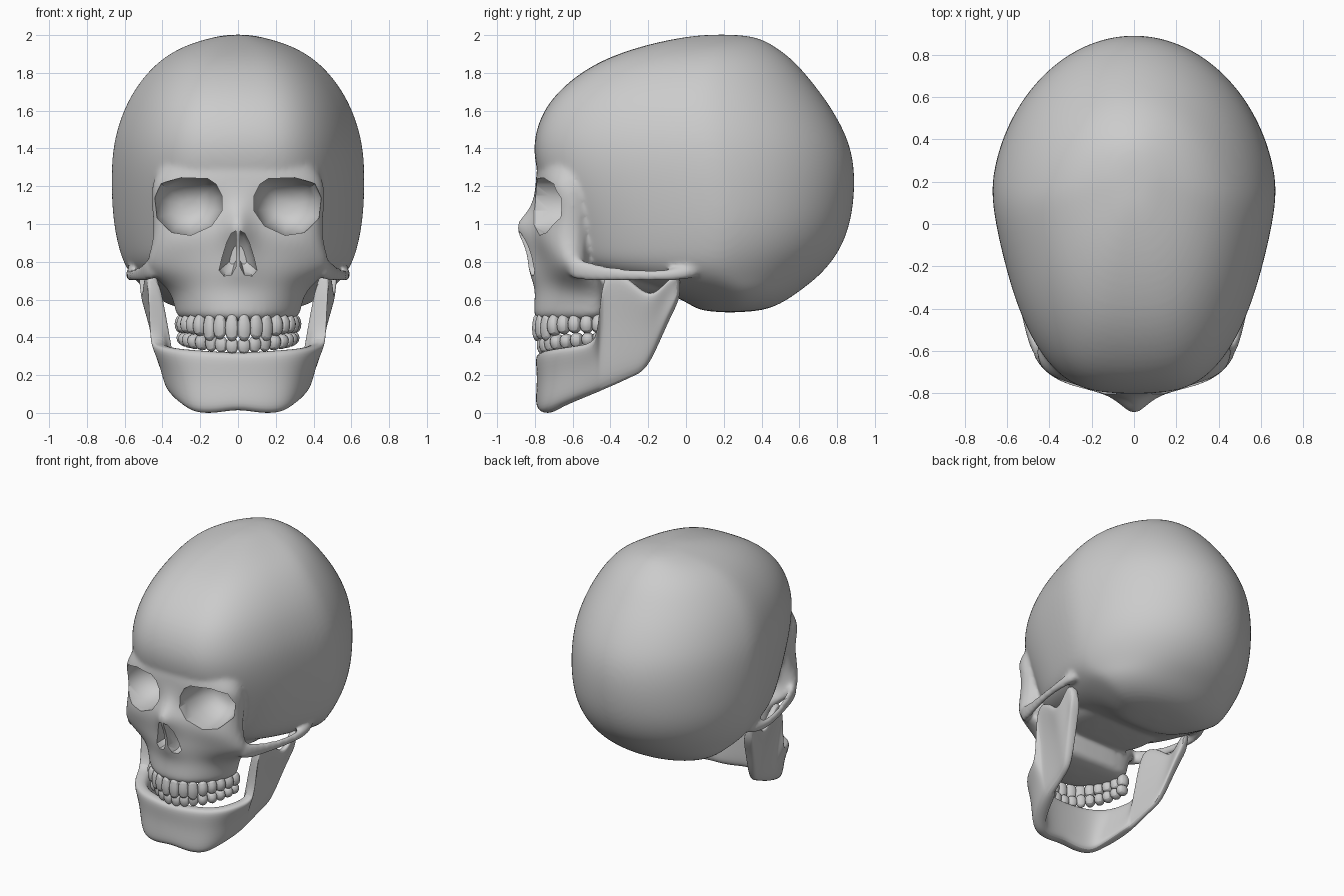
import bpy, bmesh, math
from mathutils import Vector, Matrix

cube = bpy.data.objects.get("Cube")
if cube:
    bpy.data.objects.remove(cube)


def loft(bm, rings, flip=1):
    """Skin a list of closed rings and cap both ends."""
    loops = [[bm.verts.new((flip * x, y, z)) for x, y, z in ring] for ring in rings]
    count = len(loops[0])
    for a, b in zip(loops, loops[1:]):
        for i in range(count):
            j = (i + 1) % count
            bm.faces.new((a[i], a[j], b[j], b[i]))
    bm.faces.new(loops[0])
    bm.faces.new(loops[-1])


def make_object(name, bm, subdivision=2):
    bmesh.ops.recalc_face_normals(bm, faces=bm.faces)
    mesh = bpy.data.meshes.new(name)
    bm.to_mesh(mesh)
    bm.free()
    obj = bpy.data.objects.new(name, mesh)
    bpy.context.collection.objects.link(obj)
    if subdivision:
        mod = obj.modifiers.new("Subdivision", 'SUBSURF')
        mod.levels = mod.render_levels = subdivision
    return obj


def bake(obj):
    """Replace the mesh by its modified result."""
    graph = bpy.context.evaluated_depsgraph_get()
    mesh = bpy.data.meshes.new_from_object(obj.evaluated_get(graph))
    obj.modifiers.clear()
    obj.data = mesh


def shade(obj, angle):
    bpy.ops.object.select_all(action='DESELECT')
    bpy.context.view_layer.objects.active = obj
    obj.select_set(True)
    bpy.ops.object.shade_smooth_by_angle(angle=math.radians(angle))


# Braincase: egg-shaped rings of height, front, back, half width
def egg_ring(z, front, back, width, steps=32):
    mid = front + (back - front) * .53
    ring = []
    for i in range(steps):
        a = math.tau * i / steps
        c, s = math.cos(a), math.sin(a)
        power, taper, reach = (3.3, .28, mid - front) if c > 0 else (2, .04, back - mid)
        t = abs(c) ** (2 / power)
        x = width * abs(s) ** (2 / power) * (1 - taper * t)
        ring.append((math.copysign(x, s), mid - math.copysign(t, c) * reach, z))
    return ring


braincase = [
    (2.003, .1, .28, .06), (1.985, -.04, .39, .15), (1.945, -.23, .465, .29),
    (1.87, -.45, .57, .42), (1.76, -.62, .665, .525), (1.63, -.745, .765, .605),
    (1.48, -.805, .85, .658), (1.35, -.81, .89, .678), (1.2, -.77, .9, .682),
    (1.02, -.69, .88, .672), (.88, -.64, .83, .645), (.78, -.6, .76, .61),
    (.71, -.43, .69, .56), (.65, -.14, .61, .5), (.585, .01, .52, .41), (.53, .08, .39, .25)]
skull_bm = bmesh.new()
loft(skull_bm, [egg_ring(*row) for row in braincase])

# Skull base bridging palate and braincase
loft(skull_bm, [[(w, -.52, z), (w, -.2, z), (w, .15, z), (-w, .15, z), (-w, -.2, z), (-w, -.52, z)]
                for z, w in ((.85, .4), (.72, .38), (.62, .28))])

# Facial bones: half contour at each height, mirrored into a ring
face = {
    1.42: [(0, -.76), (.2, -.74), (.33, -.67), (.38, -.58), (.35, -.45)],
    1.28: [(0, -.8), (.2, -.785), (.365, -.72), (.44, -.63), (.41, -.48)],
    1.2: [(0, -.79), (.17, -.8), (.4, -.75), (.485, -.65), (.43, -.46)],
    1.08: [(0, -.84), (.08, -.77), (.3, -.75), (.49, -.65), (.43, -.46)],
    1.0: [(0, -.975), (.085, -.8), (.3, -.77), (.48, -.66), (.42, -.46)],
    .92: [(0, -.91), (.11, -.8), (.3, -.78), (.48, -.68), (.43, -.47)],
    .84: [(0, -.865), (.12, -.79), (.32, -.75), (.5, -.66), (.45, -.5)],
    .76: [(0, -.86), (.12, -.79), (.33, -.72), (.53, -.61), (.46, -.5)],
    .7: [(0, -.83), (.14, -.78), (.29, -.7), (.45, -.57), (.4, -.43)],
    .64: [(0, -.81), (.15, -.77), (.27, -.68), (.36, -.55), (.37, -.41)],
    .55: [(0, -.82), (.15, -.78), (.26, -.68), (.33, -.55), (.35, -.41)],
    .47: [(0, -.82), (.15, -.78), (.25, -.67), (.32, -.55), (.34, -.41)]}
rings = []
for z, half in face.items():
    back = [(0, half[-1][1])]
    mirrored = [(-x, y) for x, y in reversed(half[1:])]
    rings.append([(x, y, z) for x, y in half + back + mirrored])
loft(skull_bm, rings)

# Cheek arches: oval sections of x, y, z, half thickness, half height
arch = [(.44, -.63, .78, .03, .06), (.472, -.56, .755, .028, .055), (.506, -.45, .74, .02, .04),
        (.547, -.3, .73, .018, .03), (.57, -.15, .725, .02, .025),
        (.57, -.03, .735, .028, .035), (.54, .08, .76, .03, .04)]
for side in (1, -1):
    sections = []
    for x, y, z, rx, rz in arch:
        angles = [math.tau * i / 8 for i in range(8)]
        sections.append([(x + 1.15 * rx * math.cos(a), y, z + 1.15 * rz * math.sin(a)) for a in angles])
    loft(skull_bm, sections, side)

# Fuse the bones into one skin
skull = make_object("skull", skull_bm)
fuse = skull.modifiers.new("Fuse", 'REMESH')
fuse.mode = 'VOXEL'
fuse.voxel_size = .013
soften = skull.modifiers.new("Soften", 'SMOOTH')
soften.factor = .5
soften.iterations = 12
bake(skull)

# Eye sockets and nasal openings: outlines tapering inwards
socket = [(.085, 1.15), (.115, 1.21), (.16, 1.24), (.3, 1.245), (.41, 1.215), (.45, 1.14),
          (.437, 1.03), (.35, .955), (.25, .94), (.14, .99), (.085, 1.07)]
nostril = [(.01, .965), (.035, .95), (.06, .9), (.085, .82), (.1, .755), (.075, .725), (.035, .73), (.01, .775)]


def cavity(bm, outline, centre, depths, side):
    cx, cz = centre
    loft(bm, [[(cx + (x - cx) * k, y, cz + (z - cz) * k) for x, z in outline]
              for y, k in depths], side)


cut_bm = bmesh.new()
for side in (1, -1):
    cavity(cut_bm, socket, (.25, 1.09),
           [(-1, 1), (-.72, 1), (-.64, .94), (-.57, .8), (-.52, .55), (-.5, .25)], side)
    cavity(cut_bm, nostril, (.01, .83), [(-1, 1), (-.76, 1), (-.69, .8), (-.65, .4)], side)
cutter = make_object("cavity_cutter", cut_bm, 0)
cutter.hide_render = True
cut = skull.modifiers.new("Cavities", 'BOOLEAN')
cut.operation = 'DIFFERENCE'
cut.solver = 'EXACT'
cut.object = cutter
bake(skull)
bpy.data.objects.remove(cutter)
shade(skull, 40)

# Lower jaw: stations of x, y, bottom, top, outward lean, thickness
jaw = [(0, -.8, .02, .32, 0, .1), (.12, -.795, -.003, .325, 0, .1), (.26, -.765, -.003, .335, .03, .1),
       (.35, -.68, .035, .345, .08, .1), (.402, -.57, .075, .36, .09, .1),
       (.425, -.49, .105, .375, .1, .09), (.433, -.465, .115, .5, .1, .085),
       (.441, -.447, .12, .745, .1, .08), (.45, -.37, .15, .75, .11, .07),
       (.46, -.29, .19, .7, .11, .065), (.47, -.22, .22, .63, .1, .065),
       (.484, -.16, .35, .64, .08, .06), (.505, -.1, .5, .71, .05, .07), (.522, -.04, .61, .74, .02, .07)]
stations = [(-s[0],) + s[1:4] + (-s[4], s[5]) for s in reversed(jaw[1:])] + jaw
section = [(.15, 0), (0, .15), (.13, .55), (0, .88), (.15, 1),
           (.85, 1), (1, .85), (1, .5), (1, .15), (.85, 0)]
rings = []
for i, (x, y, low, high, lean, thick) in enumerate(stations):
    before, after = stations[max(i - 1, 0)], stations[min(i + 1, len(stations) - 1)]
    run = Vector((after[0] - before[0], after[1] - before[1])).normalized()
    inward = Vector((-run.y, run.x))
    rings.append([(x + lean * (h - .5) + inward.x * thick * o, y + inward.y * thick * o,
                   low + (high - low) * h) for o, h in section])
jaw_bm = bmesh.new()
loft(jaw_bm, rings)
shade(make_object("lower_jaw", jaw_bm), 60)


# Teeth: rounded blocks spaced evenly round an arch
def tooth_row(name, half_width, front, back, gum, tips, rise):
    path = []
    for i in range(101):
        a = math.pi / 2 * i / 100
        path.append(Vector((half_width * math.sin(a), back - (back - front) * math.cos(a), 0)))
    lengths = [0]
    for a, b in zip(path, path[1:]):
        lengths.append(lengths[-1] + (b - a).length)
    pitch = lengths[-1] / len(tips)
    bm = bmesh.new()
    for n, tip in enumerate(tips):
        target = (n + .5) * pitch
        k = min(range(1, 100), key=lambda i: abs(lengths[i] - target))
        run = path[k + 1] - path[k - 1]
        turn = math.atan2(run.y, run.x)
        lift = rise * n / (len(tips) - 1)
        depth = .055 if n < 3 else .085
        for side in (1, -1):
            cube_verts = bmesh.ops.create_cube(bm, size=1)['verts']
            for v in cube_verts:
                at_gum = v.co.z * (gum - tip) > 0
                narrow = .8 if at_gum else 1
                v.co.x *= pitch * 1.5 * narrow
                v.co.y *= depth * 1.3 * narrow
                v.co.z *= abs(gum - tip) * 1.3
            place = Matrix.Translation(path[k] + Vector((0, 0, (gum + tip) / 2 + lift)))
            bmesh.ops.transform(bm, verts=cube_verts, matrix=place @ Matrix.Rotation(turn, 4, 'Z'))
            if side < 0:
                bmesh.ops.scale(bm, verts=cube_verts, vec=(-1, 1, 1))
    shade(make_object(name, bm), 60)


tooth_row("upper_teeth", .295, -.79, -.43, .52, [.385, .395, .385, .41, .42, .425, .425, .425], 0)
tooth_row("lower_teeth", .285, -.765, -.43, .315, [.395, .395, .405, .395, .39, .39, .385, .385], .045)
